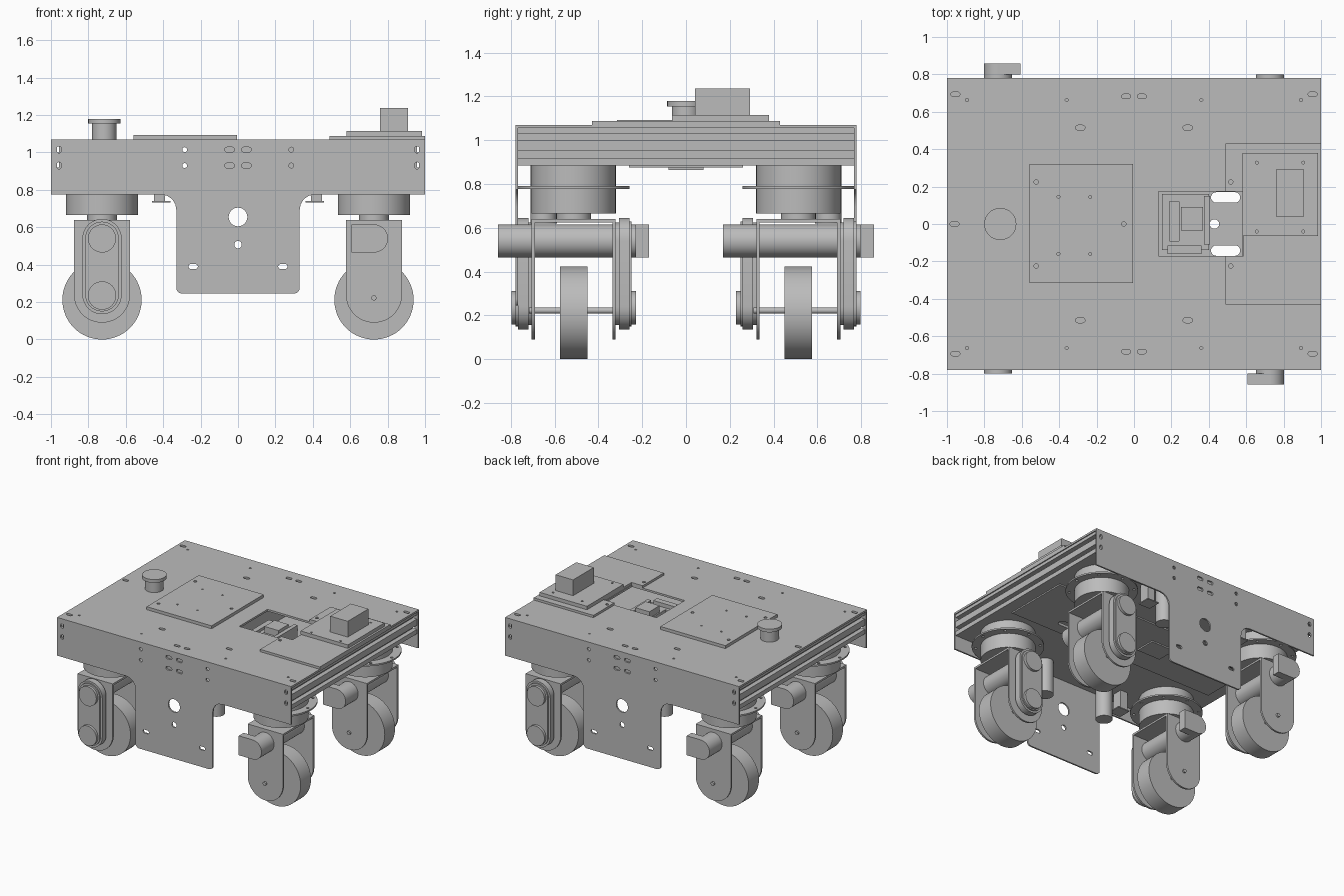
import bpy, bmesh, math
from mathutils import Vector

cube = bpy.data.objects.get("Cube")
if cube:
    bpy.data.objects.remove(cube, do_unlink=True)

grey = bpy.data.materials.new("plain grey")
grey.use_nodes = True
grey.diffuse_color = (0.5, 0.5, 0.5, 1)
grey.node_tree.nodes["Principled BSDF"].inputs["Base Color"].default_value = (0.5, 0.5, 0.5, 1)


# Outlines
def rect(u0, u1, v0, v1):
    return [(u0, v0), (u1, v0), (u1, v1), (u0, v1)]


def circle(u, v, r, n=32):
    return [(u + r * math.cos(i * math.tau / n), v + r * math.sin(i * math.tau / n)) for i in range(n)]


def stadium(u, v, half, r, upright=False, n=16):
    pts = []
    for side, start in ((1, -math.pi / 2), (-1, math.pi / 2)):
        for i in range(n + 1):
            a = start + math.pi * i / n
            pts.append((side * half + r * math.cos(a), r * math.sin(a)))
    return [(u - q, v + p) if upright else (u + p, v + q) for p, q in pts]


# Prisms along an axis, with optional holes
def add_prism(bm, outline, axis, t0, t1):
    place = {"x": lambda u, v, t: (t, u, v), "y": lambda u, v, t: (u, t, v), "z": lambda u, v, t: (u, v, t)}[axis]
    face = bm.faces.new([bm.verts.new(place(u, v, t0)) for u, v in outline])
    ext = bmesh.ops.extrude_face_region(bm, geom=[face])["geom"]
    shift = Vector(place(0, 0, t1 - t0))
    bmesh.ops.translate(bm, verts=[g for g in ext if isinstance(g, bmesh.types.BMVert)], vec=shift)


def make(name, prisms):
    bm = bmesh.new()
    for p in prisms:
        add_prism(bm, *p)
    bmesh.ops.recalc_face_normals(bm, faces=bm.faces)
    me = bpy.data.meshes.new(name)
    bm.to_mesh(me)
    bm.free()
    ob = bpy.data.objects.new(name, me)
    bpy.context.scene.collection.objects.link(ob)
    return ob


def finish(ob):
    me = ob.data
    me.materials.clear()
    me.materials.append(grey)
    me.shade_smooth()
    me.set_sharp_from_angle(angle=math.radians(30))
    return ob


def part(name, outline, axis, t0, t1, holes=()):
    ob = make(name, [(outline, axis, t0, t1)])
    if holes:
        cutter = make("hole_cutter", [(h, axis, t0 - 0.02, t1 + 0.02) for h in holes])
        cutter.hide_render = True
        mod = ob.modifiers.new("holes", "BOOLEAN")
        mod.operation, mod.solver, mod.object = "DIFFERENCE", "EXACT", cutter
        deps = bpy.context.evaluated_depsgraph_get()
        ob_mesh = bpy.data.meshes.new_from_object(ob.evaluated_get(deps))
        ob.modifiers.clear()
        ob.data = ob_mesh
        bpy.data.objects.remove(cutter, do_unlink=True)
    return finish(ob)


def box(name, x0, x1, y0, y1, z0, z1):
    return part(name, rect(x0, x1, y0, y1), "z", z0, z1)


# Front and back plates with a hanging tab
half = [(1, 1.07), (1, 0.775), (0.41, 0.775)]
half += [(0.41 - 0.08 * math.sin(a), 0.695 + 0.08 * math.cos(a)) for a in (0.4, 0.8, 1.2, math.pi / 2)]
half += [(0.33 - 0.03 * (1 - math.cos(a)), 0.275 - 0.03 * math.sin(a)) for a in (0, 0.5, 1, math.pi / 2)]
plate = half + [(-x, z) for x, z in reversed(half)]
holes = [circle(0, 0.655, 0.05), circle(0, 0.507, 0.02)]
for s in (-1, 1):
    holes.append(stadium(s * 0.24, 0.39, 0.012, 0.013))
    for z in (0.93, 1.015):
        holes += [stadium(s * 0.045, z, 0.013, 0.013), circle(s * 0.285, z, 0.013),
                  stadium(s * 0.957, z, 0.006, 0.012, True)]
part("front_plate", plate, "y", -0.78, -0.768, holes)
part("back_plate", plate, "y", 0.768, 0.78, holes)

# Top deck
holes = [rect(0.13, 0.58, -0.17, 0.175), stadium(-0.96, 0, 0.012, 0.012)]
for sx in (-1, 1):
    for sy in (-1, 1):
        holes += [stadium(sx * 0.955, sy * 0.693, 0.012, 0.012), stadium(sx * 0.042, sy * 0.682, 0.012, 0.012),
                  stadium(sx * 0.287, sy * 0.515, 0.012, 0.013), circle(sx * 0.36, sy * 0.663, 0.008),
                  circle(sx * 0.893, sy * 0.663, 0.008)]
part("top_deck", rect(-1, 1, -0.768, 0.768), "z", 1.055, 1.07, holes)

# Slotted side rails and middle rails
def slotted(x_in, x_out, lip):
    pts = [(x_in, 0.885), (x_out, 0.885)]
    for z in (0.935, 1.015):
        deep = x_out - lip
        pts += [(x_out, z - 0.016), (deep, z - 0.016), (deep, z + 0.016), (x_out, z + 0.016)]
    return pts + [(x_out, 1.055), (x_in, 1.055)]


for s, side in ((1, "left"), (-1, "right")):
    part(side + "_rail", [(s * x, z) for x, z in slotted(0.9, 0.992, 0.035)], "y", -0.768, 0.768)
    part(side + "_rail_lip", rect(*sorted((s * 0.975, s * 0.988)), 0.965, 0.985), "y", -0.768, 0.768)
    part(side + "_middle_rail", rect(*sorted((s * 0.005, s * 0.085)), 0.885, 1.055), "y", -0.768, 0.768)

# Floor with openings under the deck cutout
wells = [stadium(0.49, s * 0.142, 0.05, 0.028) for s in (-1, 1)] + [circle(0.43, 0, 0.025)]
part("floor_plate", rect(-0.9, 0.9, -0.768, 0.768), "z", 0.885, 0.895, wells)
part("belly_plate", rect(-0.9, 0.9, -0.26, 0.26), "z", 0.875, 0.885, wells)
box("belly_block", -0.3, -0.1, -0.08, 0.08, 0.865, 0.875)

# Equipment inside the cutout
part("bay_frame", rect(0.15, 0.4, -0.14, 0.16), "z", 0.98, 1.0, [rect(0.19, 0.24, -0.09, 0.12)])
box("bay_unit", 0.17, 0.37, -0.11, 0.14, 0.895, 0.98)
box("bay_box", 0.25, 0.37, -0.035, 0.09, 1.0, 1.05)
box("bay_bar", 0.18, 0.36, -0.16, -0.115, 0.96, 1.03)
box("bay_bridge", 0.375, 0.405, -0.11, 0.15, 0.895, 1.03)

# Panels and equipment on the deck
screws = [circle(x, y, 0.008, 12) for x in (-0.404, -0.234) for y in (-0.16, 0.145)]
screws += [circle(-0.523, y, 0.012, 12) for y in (-0.225, 0.225)] + [circle(-0.055, 0, 0.012, 12)]
part("access_panel", rect(-0.56, -0.005, -0.315, 0.32), "z", 1.07, 1.093, screws)
side_panel = [(1, -0.43), (1, 0.43), (0.49, 0.43), (0.49, 0.175), (0.585, 0.175),
              (0.585, -0.17), (0.49, -0.17), (0.49, -0.43)]
part("side_panel", side_panel, "z", 1.07, 1.088, [circle(0.517, y, 0.012, 12) for y in (-0.225, 0.225)])
part("raised_panel", rect(0.58, 0.985, -0.065, 0.38), "z", 1.088, 1.115,
     [circle(x, y, 0.008, 12) for x in (0.657, 0.905) for y in (-0.04, 0.328)])
box("control_box", 0.76, 0.91, 0.04, 0.292, 1.115, 1.237)
part("button_stem", circle(-0.715, 0, 0.065), "z", 1.07, 1.155)
part("button_head", circle(-0.715, 0, 0.086), "z", 1.155, 1.18)


# Steered drive wheels
def drive_unit(label, cx, cy, turn):
    made = []

    def add(name, outline, axis, t0, t1, cuts=()):
        made.append(part(label + "_" + name, outline, axis, t0, t1, cuts))

    rim = [circle(0.228 * math.cos(a), 0.228 * math.sin(a), 0.01, 12) for a in [i * math.pi / 4 for i in range(8)]]
    add("mount_disc", circle(0, 0, 0.255, 64), "z", 0.778, 0.79, rim)
    add("drum", circle(0, 0, 0.193, 48), "z", 0.665, 0.885)
    add("neck", circle(0, 0, 0.08), "z", 0.63, 0.665)
    add("fork_top", rect(-0.15, 0.15, -0.192, 0.192), "z", 0.625, 0.64)
    leg = [(0.15, 0.64), (-0.15, 0.64)]
    leg += [(-0.15 * math.cos(a), 0.24 - 0.15 * math.sin(a)) for a in [i * math.pi / 24 for i in range(25)]]
    for side, y in (("inner", 0.178), ("outer", -0.192)):
        add(side + "_fork", leg, "y", y, y + 0.014)
    add("wheel", circle(0, 0.212, 0.212, 64), "y", -0.063, 0.063)
    add("axle", circle(0, 0.222, 0.014, 16), "y", -0.205, 0.27)
    add("motor", circle(0, 0.54, 0.075), "y", -0.345, 0.285)
    add("motor_plug", rect(-0.12, 0, 0.465, 0.615), "y", -0.345, -0.285)
    add("belt_cover", stadium(0, 0.39, 0.15, 0.105, True), "y", 0.207, 0.255)
    add("belt_cover_face", stadium(0, 0.39, 0.15, 0.09, True), "y", 0.255, 0.265)
    add("belt_seat", stadium(0, 0.39, 0.15, 0.085, True), "y", 0.192, 0.207)
    add("pulley_cap", circle(0, 0.235, 0.076), "y", 0.265, 0.285)
    for ob in made:
        ob.location = (cx, cy, 0)
        ob.rotation_euler = (0, 0, turn)


for sy, row in ((-1, "front"), (1, "back")):
    for sx, side in ((1, "left"), (-1, "right")):
        label = row + "_" + side
        drive_unit(label, sx * 0.727, sy * 0.513, 0 if sx > 0 else math.pi)
        # Steering motor beside each wheel
        part(label + "_steer_motor", circle(sx * 0.27, sy * 0.65, 0.06), "z", 0.62, 0.885)
        x0, x1 = sorted((sx * 0.39, sx * 0.45))
        box(label + "_steer_block", x0, x1, sy * 0.65 - 0.04, sy * 0.65 + 0.04, 0.735, 0.885)
        x0, x1 = sorted((sx * 0.36, sx * 0.46))
        box(label + "_steer_foot", x0, x1, sy * 0.65 - 0.05, sy * 0.65 + 0.05, 0.732, 0.74)
